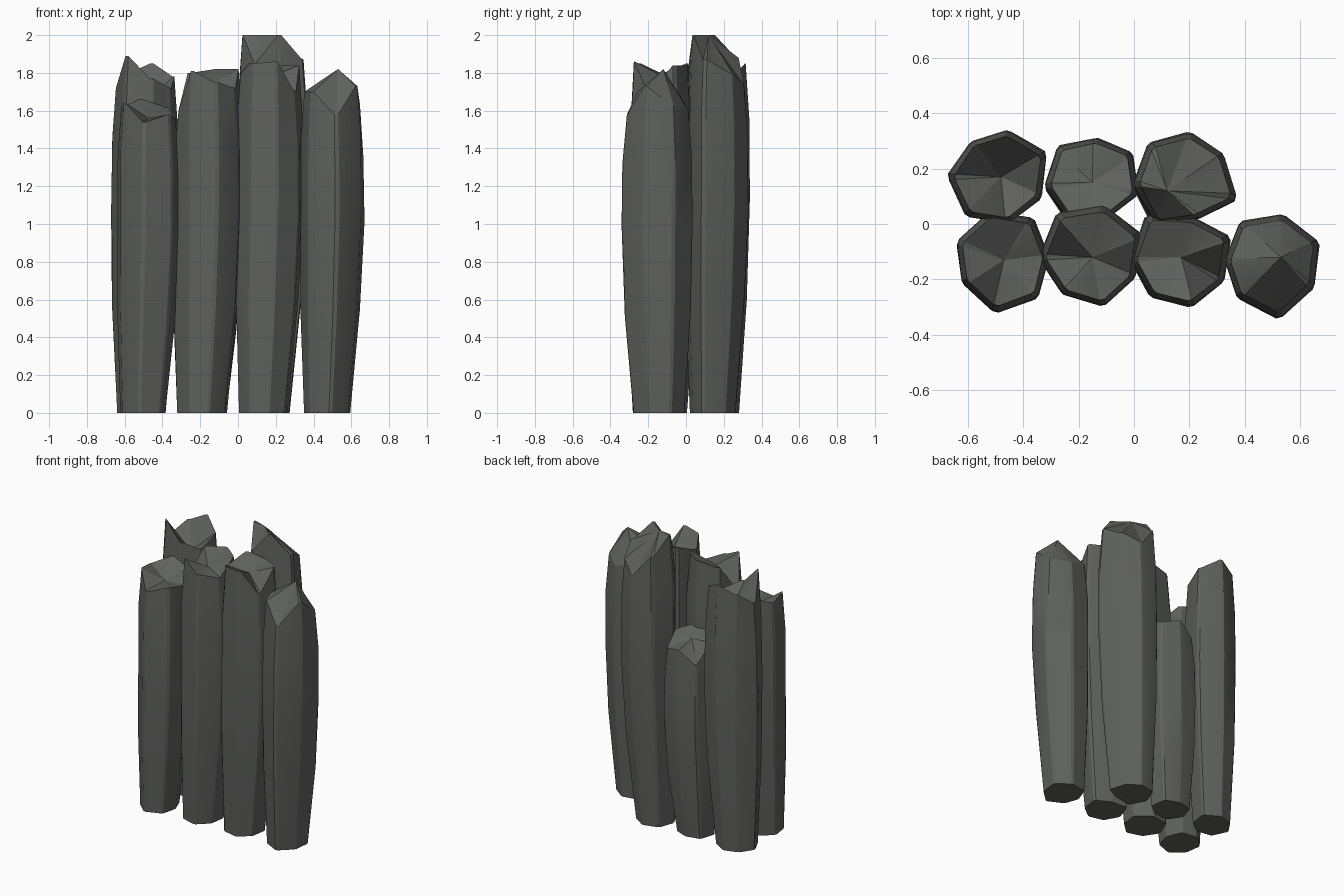
import bpy
import bmesh
import random
from math import radians, sin, cos, tau
from mathutils import Vector

default = bpy.data.objects.get("Cube")
if default:
    bpy.data.objects.remove(default, do_unlink=True)
random.seed(4)

stone = bpy.data.materials.new("dark grey stone")
stone.use_nodes = True
stone.diffuse_color = (0.115, 0.12, 0.113, 1)
stone.node_tree.nodes["Principled BSDF"].inputs["Base Color"].default_value = stone.diffuse_color


def bridge(bm, lower, upper):
    """Join two rings of equal length with quads."""
    for i in range(len(lower)):
        j = (i + 1) % len(lower)
        bm.faces.new((lower[i], lower[j], upper[j], upper[i]))


def column(name, centre, foot, phase, radii, rims, middle):
    """Leaning, bulging shaft with narrow chamfers and a broken, jagged top."""
    bm = bmesh.new()
    centre, foot, middle = Vector(centre), Vector(foot), Vector(middle)
    corners = []
    for i, (radius, rim) in enumerate(zip(radii, rims)):
        angle = radians(phase) + i * tau / len(radii)
        for side in (-1, 1):
            corners.append((angle + side * 0.06, radius, rim))

    # Shaft rings from the narrow, shifted foot through the bulge to the rim
    rings = []
    for height, swell, lean in ((0, 0.72, 1), (0.33, 0.93, 0.4), (0.62, 1, 0),
                                (0.84, 0.98, 0), (1, 0.87, 0)):
        wobble = 0.015 if 0 < height < 1 else 0
        axis = centre.lerp(foot, lean)
        ring = []
        for angle, radius, rim in corners:
            r = radius * swell * (1 + random.uniform(-wobble, wobble))
            z = rim * height + random.uniform(-wobble, wobble)
            ring.append(bm.verts.new((axis.x + r * cos(angle), axis.y + r * sin(angle), z)))
        rings.append(ring)
    for lower, upper in zip(rings, rings[1:]):
        bridge(bm, lower, upper)
    bm.faces.new(rings[0][::-1])

    # Broken top: an uneven inner ring closing on the middle
    inner = [bm.verts.new(v.co.lerp(middle, 0.5 + random.uniform(-0.1, 0.1))) for v in rings[-1]]
    bridge(bm, rings[-1], inner)
    tip = bm.verts.new(middle)
    for i in range(len(inner)):
        bm.faces.new((inner[i], inner[(i + 1) % len(inner)], tip))
    bmesh.ops.recalc_face_normals(bm, faces=bm.faces)

    mesh = bpy.data.meshes.new(name)
    bm.to_mesh(mesh)
    bm.free()
    mesh.materials.append(stone)
    obj = bpy.data.objects.new(name, mesh)
    bpy.context.collection.objects.link(obj)
    bpy.ops.object.select_all(action="DESELECT")
    obj.select_set(True)
    bpy.context.view_layer.objects.active = obj
    bpy.ops.object.shade_smooth_by_angle(angle=radians(20))


# Back row
column("back_right_column", (-0.49, 0.17), (-0.51, 0.16), 77,
       (0.17, 0.16, 0.18, 0.18, 0.17, 0.17, 0.19),
       (1.85, 1.8, 1.72, 1.89, 1.77, 1.72, 1.78), (-0.48, 0.17, 1.65))
column("back_short_column", (-0.15, 0.16), (-0.18, 0.14), 34,
       (0.17, 0.15, 0.17, 0.17, 0.17, 0.15, 0.17),
       (1.27, 1.3, 1.22, 1.34, 1.38, 1.38, 1.35), (-0.15, 0.15, 1.33))
column("back_tall_column", (0.18, 0.16), (0.135, 0.14), 83,
       (0.17, 0.18, 0.18, 0.19, 0.15, 0.2, 0.17),
       (1.74, 1.88, 2, 1.86, 2, 1.87, 1.8), (0.12, 0.12, 2))

# Front row
column("front_right_column", (-0.47, -0.13), (-0.5, -0.145), 158,
       (0.18, 0.17, 0.19, 0.18, 0.16, 0.18, 0.18),
       (1.62, 1.64, 1.54, 1.58, 1.56, 1.62, 1.66), (-0.47, -0.13, 1.56))
column("front_inner_right_column", (-0.15, -0.12), (-0.185, -0.13), 77,
       (0.19, 0.2, 0.19, 0.17, 0.18, 0.17, 0.19),
       (1.82, 1.8, 1.6, 1.81, 1.75, 1.72, 1.82), (-0.15, -0.12, 1.74))
column("front_inner_left_column", (0.17, -0.13), (0.135, -0.135), 282,
       (0.17, 0.17, 0.19, 0.16, 0.2, 0.18, 0.17),
       (1.86, 1.7, 1.84, 1.84, 1.85, 1.8, 1.85), (0.17, -0.12, 1.78))
column("front_left_column", (0.49, -0.14), (0.465, -0.135), 280,
       (0.2, 0.18, 0.19, 0.18, 0.18, 0.16, 0.17),
       (1.58, 1.73, 1.63, 1.6, 1.64, 1.7, 1.7), (0.53, -0.12, 1.82))
